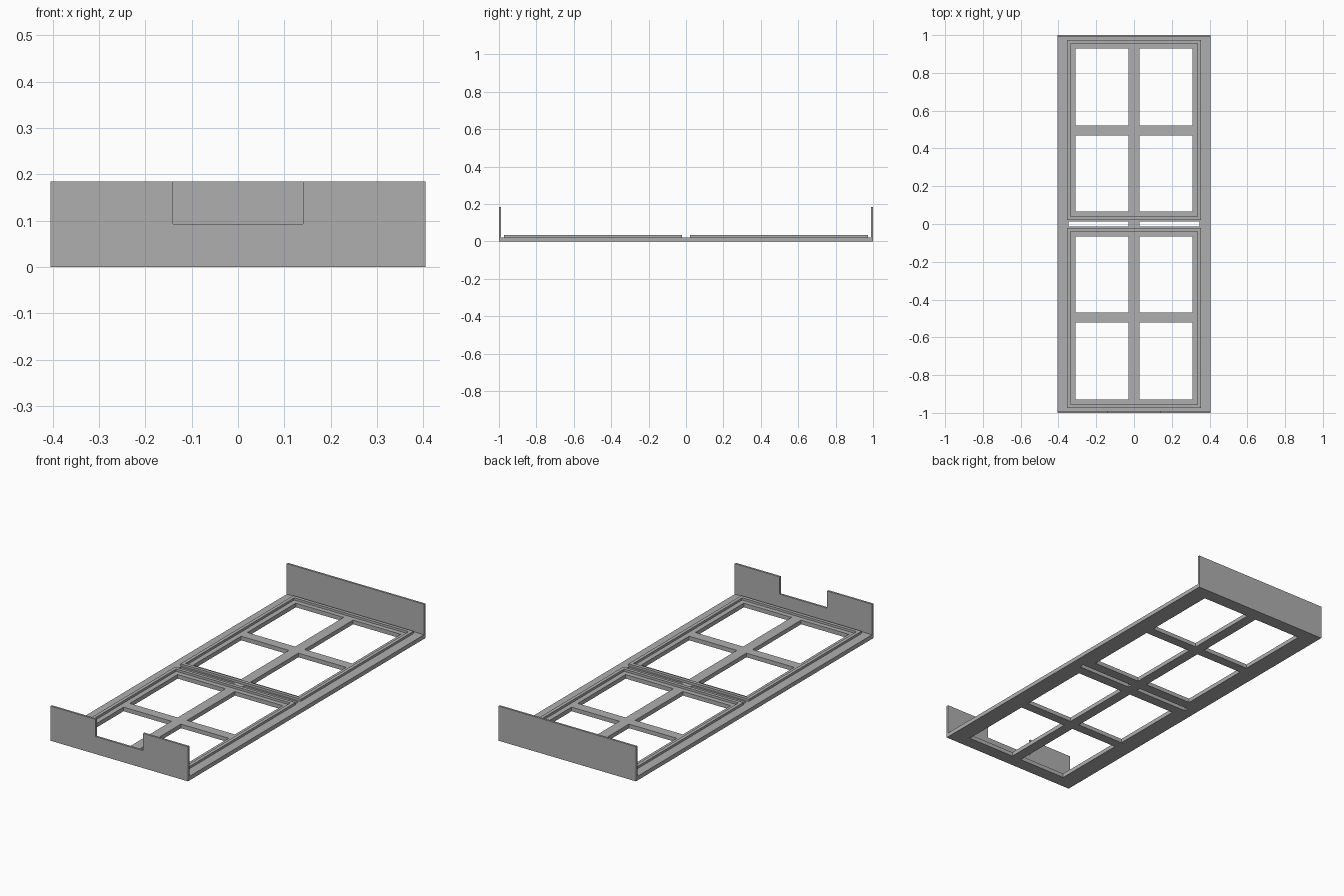
import bpy
import bmesh
from math import pi
from mathutils import Matrix

cube = bpy.data.objects.get("Cube")
if cube:
    bpy.data.objects.remove(cube)

GREY = (0.43, 0.43, 0.43, 1.0)
metal = bpy.data.materials.new("plain grey")
metal.diffuse_color = GREY
metal.use_nodes = True
metal.node_tree.nodes["Principled BSDF"].inputs["Base Color"].default_value = GREY

HALF_W, HALF_L = 0.405, 1.0
WALL_H, WALL_T = 0.185, 0.011
BASE_T, RIM_TOP = 0.022, 0.034


def cut_sheet(name, us, vs, is_hole, thickness, matrix):
    """Flat sheet split along us and vs, open where is_hole is true, thickened along +z."""
    bm = bmesh.new()
    verts = [[bm.verts.new((u, v, 0)) for v in vs] for u in us]
    for i in range(len(us) - 1):
        for j in range(len(vs) - 1):
            if not is_hole((us[i] + us[i + 1]) / 2, (vs[j] + vs[j + 1]) / 2):
                bm.faces.new((verts[i][j], verts[i + 1][j],
                              verts[i + 1][j + 1], verts[i][j + 1]))
    bmesh.ops.delete(bm, geom=[v for v in bm.verts if not v.link_faces], context='VERTS')
    top = bmesh.ops.extrude_face_region(bm, geom=bm.faces[:], use_keep_orig=True)
    bmesh.ops.translate(bm, vec=(0, 0, thickness),
                        verts=[g for g in top["geom"] if isinstance(g, bmesh.types.BMVert)])
    bmesh.ops.transform(bm, matrix=matrix, verts=bm.verts)
    bmesh.ops.recalc_face_normals(bm, faces=bm.faces)
    mesh = bpy.data.meshes.new(name)
    bm.to_mesh(mesh)
    bm.free()
    mesh.materials.append(metal)
    obj = bpy.data.objects.new(name, mesh)
    bpy.context.collection.objects.link(obj)
    return obj


def mirrored(values):
    return sorted([-v for v in values] + list(values))


# Base plate with eight windows and two narrow middle slots
BAR, WIN_X, SLOT_X, SLOT_Y = 0.028, 0.31, 0.348, 0.012
WINDOWS_Y = ((0.066, 0.469), (0.521, 0.93))


def base_hole(x, y):
    x, y = abs(x), abs(y)
    if y < SLOT_Y:
        return BAR < x < SLOT_X
    return BAR < x < WIN_X and any(a < y < b for a, b in WINDOWS_Y)


ys = [SLOT_Y, HALF_L] + [y for pair in WINDOWS_Y for y in pair]
cut_sheet("base_plate", mirrored([BAR, WIN_X, SLOT_X, HALF_W]), mirrored(ys),
          base_hole, BASE_T, Matrix())

# Raised rim around each half
RIM_X, RIM_W, RIM_Y0, RIM_Y1 = 0.355, 0.018, 0.022, 0.973
mid, half = (RIM_Y0 + RIM_Y1) / 2, (RIM_Y1 - RIM_Y0) / 2
for side, name in ((-1, "front_rim"), (1, "back_rim")):
    cut_sheet(name, mirrored([RIM_X - RIM_W, RIM_X]), mirrored([half - RIM_W, half]),
              lambda x, y: abs(x) < RIM_X - RIM_W and abs(y) < half - RIM_W,
              RIM_TOP - BASE_T, Matrix.Translation((0, side * mid, BASE_T)))

# End walls, the front one with a notch in its upper edge
NOTCH_X, NOTCH_Z = 0.14, 0.093
upright = Matrix.Rotation(pi / 2, 4, 'X')
cut_sheet("front_wall", mirrored([NOTCH_X, HALF_W]), [BASE_T, NOTCH_Z, WALL_H],
          lambda x, z: abs(x) < NOTCH_X and z > NOTCH_Z, WALL_T,
          Matrix.Translation((0, WALL_T - HALF_L, 0)) @ upright)
cut_sheet("back_wall", [-HALF_W, HALF_W], [BASE_T, WALL_H],
          lambda x, z: False, WALL_T,
          Matrix.Translation((0, HALF_L, 0)) @ upright)
